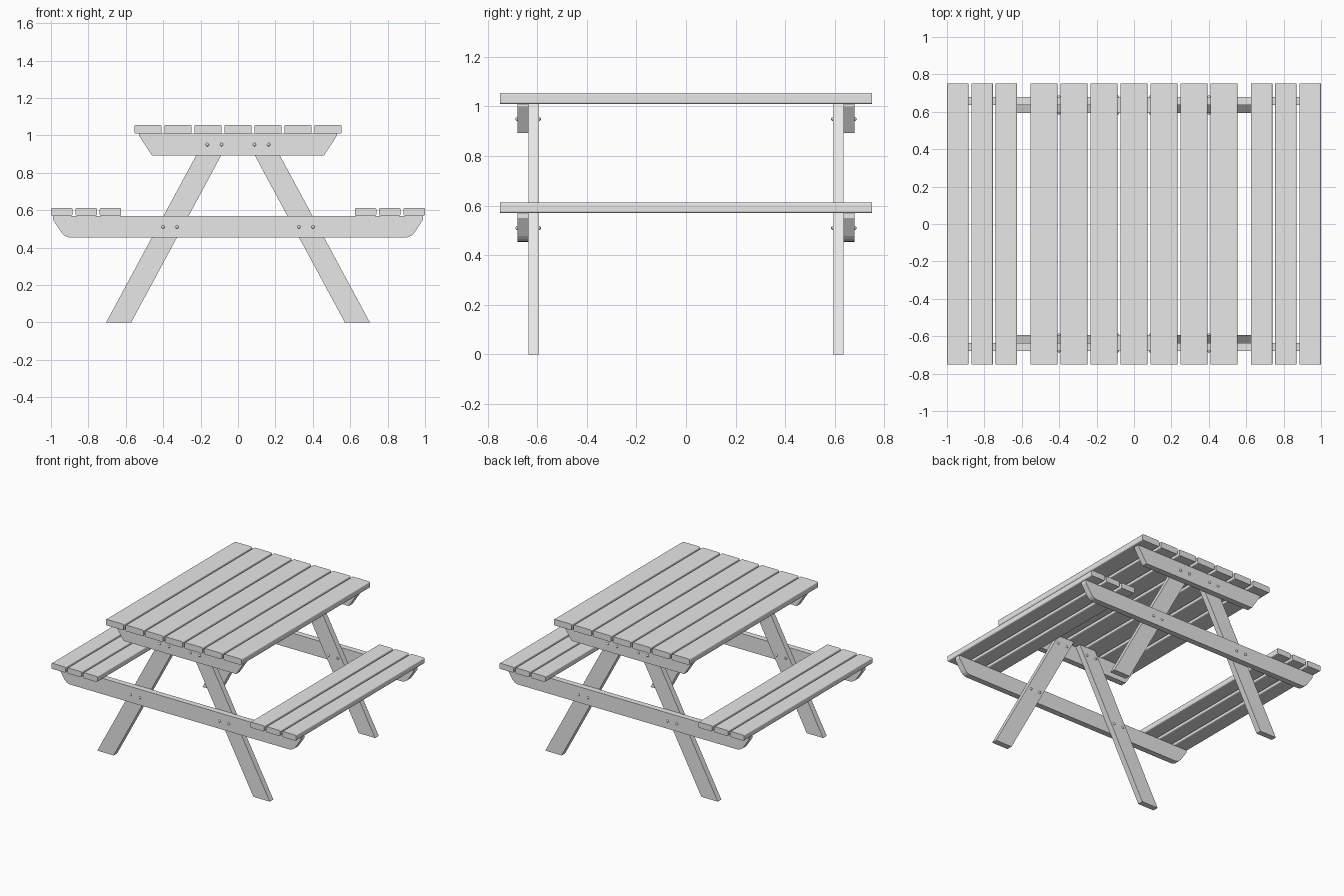
import bpy, bmesh
from mathutils import Matrix, Vector

cube = bpy.data.objects.get("Cube")
if cube:
    bpy.data.objects.remove(cube, do_unlink=True)

wood = bpy.data.materials.new("grey wood")
wood.use_nodes = True
GREY = (0.8, 0.8, 0.8, 1)
wood.diffuse_color = GREY
wood.node_tree.nodes["Principled BSDF"].inputs["Base Color"].default_value = GREY


def finish(name, bm):
    bmesh.ops.recalc_face_normals(bm, faces=bm.faces)
    mesh = bpy.data.meshes.new(name)
    bm.to_mesh(mesh)
    bm.free()
    mesh.materials.append(wood)
    obj = bpy.data.objects.new(name, mesh)
    bpy.context.collection.objects.link(obj)
    return obj


def board(name, outline, y0, y1, round_if=None, radius=0.01):
    """Extrude an x-z outline along y and round the chosen long edges."""
    bm = bmesh.new()
    face = bm.faces.new([bm.verts.new((x, y0, z)) for x, z in outline])
    grown = bmesh.ops.extrude_face_region(bm, geom=[face])["geom"]
    moved = [v for v in grown if isinstance(v, bmesh.types.BMVert)]
    bmesh.ops.translate(bm, vec=(0, y1 - y0, 0), verts=moved)
    if round_if:
        edges = [e for e in bm.edges
                 if abs(e.verts[0].co.y - e.verts[1].co.y) > 0.01
                 and round_if(e.verts[0].co)]
        bmesh.ops.bevel(bm, geom=edges, offset=radius, segments=3,
                        profile=0.5, affect='EDGES')
    return finish(name, bm)


def plank(name, x, width, z0, z1):
    l, r = x - width / 2, x + width / 2
    board(name, [(l, z0), (r, z0), (r, z1), (l, z1)], -0.75, 0.75,
          lambda co: True, 0.008)


def bolt(name, x, y, z):
    bm = bmesh.new()
    bmesh.ops.create_uvsphere(bm, u_segments=10, v_segments=6, radius=0.009)
    bmesh.ops.translate(bm, vec=(x, y, z), verts=bm.verts)
    obj = finish(name, bm)
    obj.data.shade_smooth()


TABLE_Z, BENCH_Z = 1.01, 0.57
BOLT_Z = {"table": 0.95, "bench": 0.51}
SLOPE = 0.539


def leg_x(z):
    return 0.638 - SLOPE * z


# Table top
for i in range(7):
    plank(f"table_plank_{i + 1}", (i - 3) * 0.1605, 0.146, TABLE_Z, 1.055)

# Benches
for side, label in ((1, "left"), (-1, "right")):
    for i in range(3):
        plank(f"{label}_bench_plank_{i + 1}", side * (0.682 + i * 0.13),
              0.115, BENCH_Z, 0.612)

for end, label in ((-1, "front"), (1, "back")):
    inner, middle, outer = (end * d for d in (0.594, 0.636, 0.679))

    # Rail under the table top
    board(f"{label}_table_rail",
          [(-0.46, 0.893), (0.46, 0.893), (0.53, 1.0), (0.53, TABLE_Z),
           (-0.53, TABLE_Z), (-0.53, 1.0)], middle, outer)

    # Long rail carrying both benches
    board(f"{label}_bench_rail",
          [(-0.925, 0.453), (0.925, 0.453), (0.99, 0.55), (0.99, BENCH_Z),
           (-0.99, BENCH_Z), (-0.99, 0.55)], middle, outer,
          lambda co: co.z < 0.5, 0.03)

    for side, hand in ((1, "left"), (-1, "right")):
        # Slanted leg
        half = 0.067
        foot, top = leg_x(0), leg_x(TABLE_Z)
        board(f"{label}_{hand}_leg",
              [(side * (foot - half), 0), (side * (foot + half), 0),
               (side * (top + half), TABLE_Z), (side * (top - half), TABLE_Z)],
              inner, middle)

        # Bolt heads on both faces of each joint
        for joint, z in BOLT_Z.items():
            for shift in (-0.038, 0.038):
                for y in (inner, outer):
                    bolt(f"{label}_{hand}_{joint}_bolt",
                         side * (leg_x(z) + shift), y, z)
